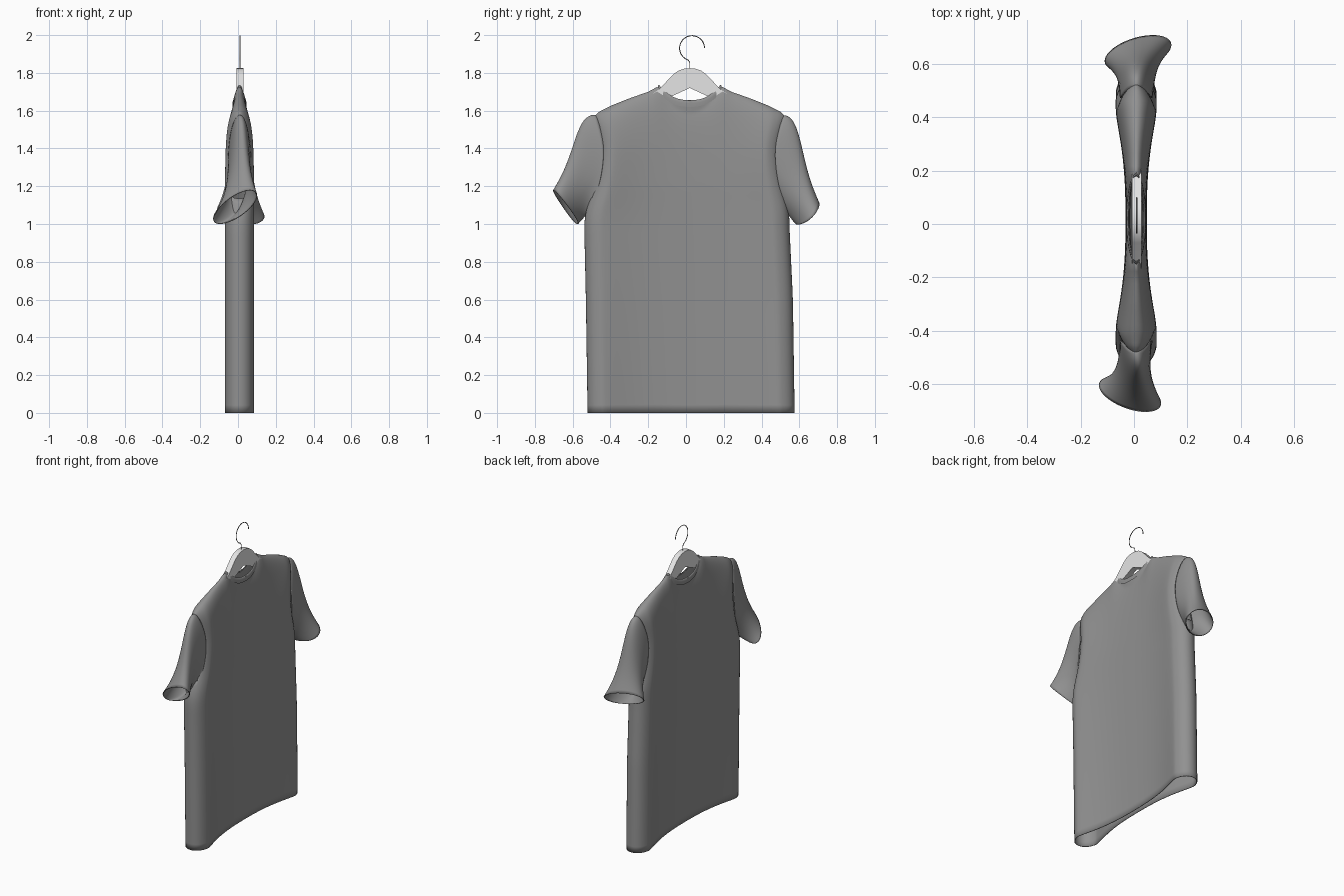
import bpy, bmesh, math
from mathutils import Vector

if "Cube" in bpy.data.objects:
    bpy.data.objects.remove(bpy.data.objects["Cube"])

XC, YC = 0.008, 0.02  # garment centre line


def material(name, c):
    m = bpy.data.materials.new(name)
    m.diffuse_color = (c[0], c[1], c[2], 1)
    m.use_nodes = True
    m.node_tree.nodes["Principled BSDF"].inputs["Base Color"].default_value = m.diffuse_color
    return m


fabric = material("grey fabric", (0.285, 0.285, 0.285))
plastic = material("pale hanger", (0.78, 0.78, 0.78))
metal = material("hook metal", (0.3, 0.3, 0.3))


def lerp(table, x):
    """Interpolate through (x, value) pairs."""
    if x <= table[0][0]:
        return table[0][1]
    for (a, p), (b, q) in zip(table, table[1:]):
        if x <= b:
            return p + (q - p) * (x - a) / (b - a)
    return table[-1][1]


def finish(name, bm, mat, thick=0.0):
    bmesh.ops.remove_doubles(bm, verts=bm.verts, dist=0.0005)
    bmesh.ops.recalc_face_normals(bm, faces=bm.faces)
    me = bpy.data.meshes.new(name)
    bm.to_mesh(me)
    bm.free()
    me.materials.append(mat)
    ob = bpy.data.objects.new(name, me)
    bpy.context.collection.objects.link(ob)
    bpy.ops.object.select_all(action='DESELECT')
    ob.select_set(True)
    bpy.context.view_layer.objects.active = ob
    bpy.ops.object.shade_smooth_by_angle(angle=math.radians(50))
    if thick:
        mod = ob.modifiers.new("cloth", 'SOLIDIFY')
        mod.thickness = thick
        mod.offset = -1
    return ob


def loft(rings, keep=lambda c: True):
    bm = bmesh.new()
    vs = [[bm.verts.new(p) for p in r] for r in rings]
    n = len(rings[0])
    for a, b in zip(vs, vs[1:]):
        for i in range(n):
            j = (i + 1) % n
            quad = (a[i], a[j], b[j], b[i])
            if keep(sum((v.co for v in quad), Vector()) / 4):
                bm.faces.new(quad)
    return bm


# Shirt body: half width and sideways drift by height, top outline and thickness
WIDTH = [(0, .548), (.6, .548), (1.0, .543), (1.06, .54), (1.12, .525), (1.2, .5),
         (1.3, .482), (1.4, .476), (1.5, .495), (1.57, .515)]
DRIFT = [(0, .027), (.6, .018), (1.0, .004), (1.2, .015), (1.5, .02)]
SHOULDER = [(.165, 1.73), (.22, 1.70), (.32, 1.665), (.42, 1.625), (.48, 1.595), (.515, 1.565)]
NECK = .165


def smooth(table, z):
    return sum(lerp(table, z + d) for d in (-.04, -.02, 0, .02, .04)) / 5


def top(dy):
    if dy < NECK:
        return 1.65 + .08 * (dy / NECK) ** 2.5
    return lerp(SHOULDER, dy)


def half_thickness(s, v, z):
    d = abs(s)
    middle = .018 + .022 * min(1, z / 1.2)
    base = middle + (.086 - middle) * min(1, d / .85) ** 2.5
    base *= math.sqrt(max(0, 1 - d ** 10)) * math.sqrt(max(0, 1 - v ** 16))
    neck = .032 * math.sqrt(max(0, 1 - (d * .515 / NECK) ** 2))
    return max(base, neck * v ** 4)


def body_point(s, v, side):
    z = v * top(abs(s) * .515)
    y = smooth(DRIFT, z) + s * smooth(WIDTH, z)
    return (XC + side * half_thickness(s, v, z), y, z)


N, ROWS = 64, 60
S = [math.sin(math.pi * (i / N - .5)) for i in range(N + 1)]
rings = []
for r in range(ROWS + 1):
    v = math.sin(math.pi / 2 * r / ROWS)
    rings.append([body_point(s, v, 1) for s in S] +
                 [body_point(s, v, -1) for s in S[-2:0:-1]])


def outside_armhole(c):
    return not (1.13 < c.z < 1.5 and
                abs(c.y - smooth(DRIFT, c.z)) > .98 * smooth(WIDTH, c.z))


finish("shirt_body", loft(rings, outside_armhole), fabric, .005)

# Sleeves: from the armhole to a flared, tilted cuff, pinched on the way
CUFFS = {-1: ((-.015, -.637, 1.09), (.08, -.065, .09), (.085, .015, 0)),
         1: ((.015, .64, 1.06), (0, .06, .06), (.125, .03, -.02))}
for side, (c, up, across) in CUFFS.items():
    c, up, across = Vector(c), Vector(up), Vector(across)
    rings = []
    for r in range(25):
        t = r / 24
        ring = []
        for k in range(48):
            a = 2 * math.pi * k / 48
            z = 1.325 + .25 * math.cos(a)
            y = smooth(DRIFT, z) + side * (smooth(WIDTH, z) - .024)
            p = Vector((XC + .061 * math.sin(a), y, z))
            q = c + up * math.cos(a) + across * math.sin(a)
            swell = t * (1 - t) ** 3 * 9.5 * max(0, math.cos(a))
            m = p.lerp(q, t) + Vector((0, side * .025, .055)) * swell
            mid = XC + (c.x - XC) * t
            m.x = mid + (m.x - mid) * (1 - .2 * math.sin(math.pi * t))
            ring.append(m)
        rings.append(ring)
    finish("sleeve_left" if side < 0 else "sleeve_right", loft(rings), fabric, .005)

# Slim collar band around the neck opening
rings = []
for grow, dz in ((.004, -.03), (.004, -.01), (.002, .003), (-.003, .006), (-.006, -.01)):
    ring = []
    for k in range(64):
        a = 2 * math.pi * k / 64
        y = math.cos(a)
        ring.append((XC + (.033 + grow) * math.sin(a), YC + (NECK + grow) * y,
                     1.65 + .08 * abs(y) ** 2.5 + dz))
    rings.append(ring)
finish("collar", loft(rings), fabric)

# Hanger: arched bar running into both shoulders
UPPER = [(0, 1.825), (.03, 1.822), (.06, 1.812), (.09, 1.79), (.16, 1.715), (.25, 1.655),
         (.35, 1.60), (.44, 1.54)]
LOWER = [(.42, 1.51), (.25, 1.59), (.12, 1.665), (0, 1.72)]
bm = bmesh.new()
for side in (-1, 1):
    loop = [bm.verts.new((XC - .016, YC + side * y, z)) for y, z in UPPER + LOWER]
    bm.faces.new(loop)
bmesh.ops.remove_doubles(bm, verts=bm.verts, dist=.0005)
ext = bmesh.ops.extrude_face_region(bm, geom=bm.faces[:])
bmesh.ops.translate(bm, vec=(.036, 0, 0),
                    verts=[g for g in ext["geom"] if isinstance(g, bmesh.types.BMVert)])
finish("hanger", bm, plastic)

# Wire hook
path = [(YC, 1.80), (YC, 1.855), (.012, 1.868)]
for k in range(25):
    a = math.radians(235 - 235 * k / 24)
    path.append((.032 + .066 * math.cos(a), 1.931 + .066 * math.sin(a)))
cu = bpy.data.curves.new("hook", 'CURVE')
cu.dimensions = '3D'
cu.bevel_depth = .0025
cu.bevel_resolution = 2
cu.use_fill_caps = True
sp = cu.splines.new('POLY')
sp.points.add(len(path) - 1)
for p, (y, z) in zip(sp.points, path):
    p.co = (XC + .002, y, z, 1)
cu.materials.append(metal)
bpy.context.collection.objects.link(bpy.data.objects.new("hook", cu))
